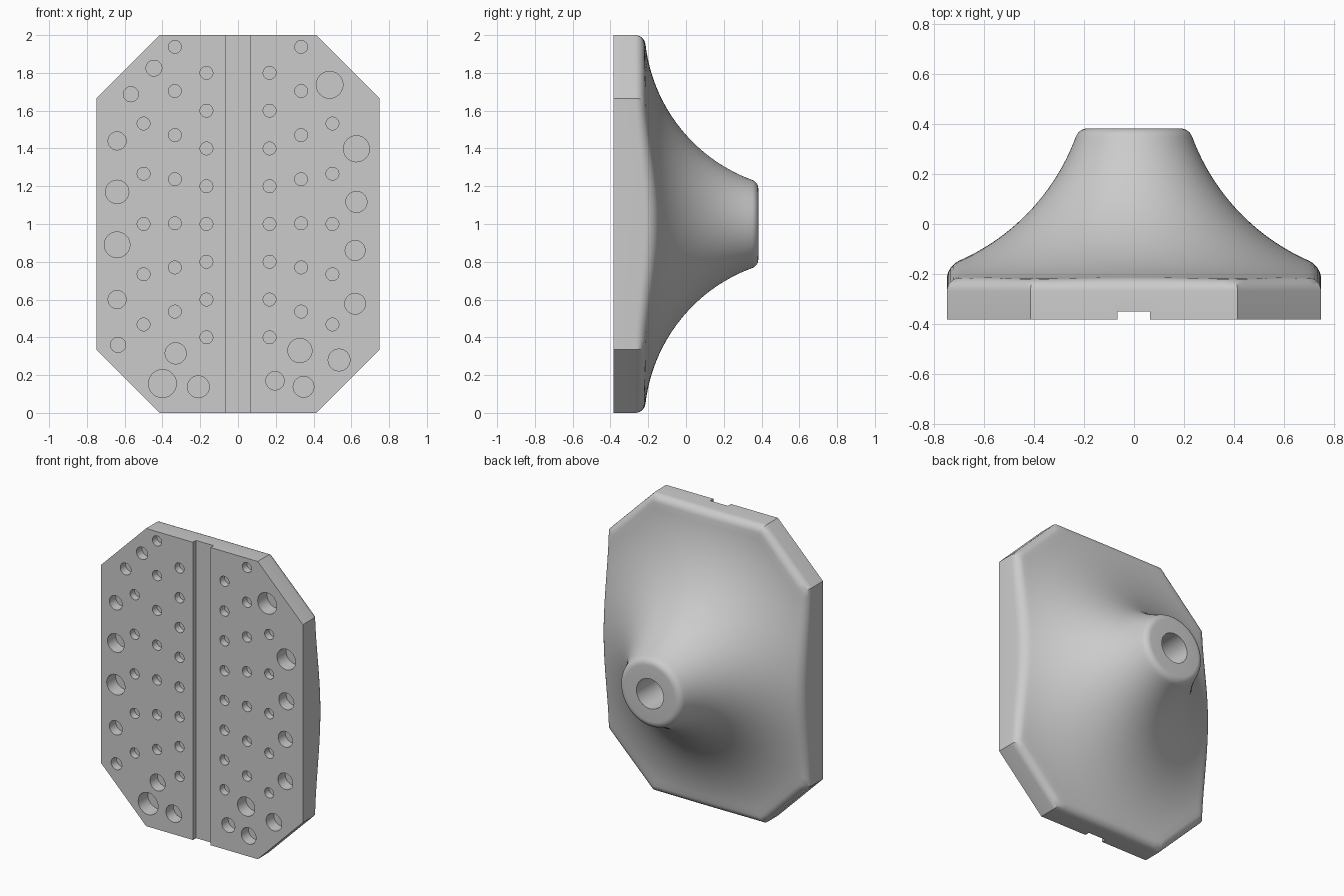
import bpy, bmesh, math
from mathutils import Vector

if "Cube" in bpy.data.objects:
    bpy.data.objects.remove(bpy.data.objects["Cube"])

FRONT, BACK = -0.383, 0.383
ARC_R, ARC_Y, ARC_RAD = 1.05, 0.65, 0.87      # concave flare arc
FIL, HOLE_R, HOLE_FLOOR = 0.05, 0.10, 0.08

grey = bpy.data.materials.new("plain grey")
grey.diffuse_color = (0.60, 0.60, 0.60, 1)
grey.use_nodes = True
grey.node_tree.nodes["Principled BSDF"].inputs["Base Color"].default_value = grey.diffuse_color


def flare(r):
    return ARC_Y - math.sqrt(max(ARC_RAD ** 2 - (ARC_R - min(r, ARC_R)) ** 2, 0))


# Octagon outline in x, z about the centre, with segments per edge
CORNERS = [Vector(c) for c in ((0.75, -0.665), (0.75, 0.665), (0.415, 1), (-0.415, 1),
                               (-0.75, 0.665), (-0.75, -0.665), (-0.415, -1), (0.415, -1))]
SEGS = [28, 10, 16, 10, 28, 10, 16, 10]


def octagon(inset):
    """Points of the outline moved inward by inset, mitred at the corners."""
    normals = []
    for i in range(8):
        e = (CORNERS[(i + 1) % 8] - CORNERS[i]).normalized()
        normals.append(Vector((e.y, -e.x)))
    moved = []
    for i in range(8):
        a, b = normals[i - 1], normals[i]
        moved.append(CORNERS[i] - (a + b) * (inset / (1 + a.dot(b))))
    return [moved[i].lerp(moved[(i + 1) % 8], k / SEGS[i])
            for i in range(8) for k in range(SEGS[i])]


# Rings of (x, y, z) from the bore floor out to the plate rim
shoulder = octagon(FIL)
directions = [p.normalized() for p in shoulder]
rings = []


def circle_ring(r, y):
    rings.append([(d.x * r, y, d.y * r) for d in directions])


circle_ring(HOLE_R, HOLE_FLOOR)
circle_ring(HOLE_R, BACK)
fy = BACK - FIL
fr = ARC_R - math.sqrt((ARC_RAD + FIL) ** 2 - (ARC_Y - fy) ** 2)
end = math.atan2(ARC_Y - fy, ARC_R - fr)
for k in range(7):                             # rounded lip of the post
    a = math.pi / 2 + (end - math.pi / 2) * k / 6
    circle_ring(fr + FIL * math.cos(a), fy + FIL * math.sin(a))
r0 = fr + FIL * math.cos(end)
a0 = math.acos((ARC_R - r0) / ARC_RAD)
a1 = math.acos((ARC_R - 0.5) / ARC_RAD)
for k in range(1, 15):                         # flare while still round
    a = a0 + (a1 - a0) * k / 14
    r = ARC_R - ARC_RAD * math.cos(a)
    circle_ring(r, flare(r))
for k in range(1, 13):                         # flare blending to the octagon
    ring = []
    for d, p in zip(directions, shoulder):
        q = (d * 0.5).lerp(p, k / 12)
        ring.append((q.x, flare(q.length), q.y))
    rings.append(ring)
for k in range(1, 7):                          # rounded rim
    a = math.pi / 2 * k / 6
    inset, drop = FIL * (1 - math.sin(a)), FIL * (1 - math.cos(a))
    rings.append([(p.x, flare(p.length) - drop, p.y) for p in octagon(inset)])
rings.append([(p.x, FRONT, p.y) for p in octagon(0)])

bm = bmesh.new()
loops = [[bm.verts.new((x, y, z + 1)) for x, y, z in ring] for ring in rings]
n = len(directions)
for a, b in zip(loops, loops[1:]):
    for i in range(n):
        j = (i + 1) % n
        bm.faces.new((a[i], a[j], b[j], b[i]))
bm.faces.new(loops[0])
bm.faces.new(loops[-1])
bmesh.ops.recalc_face_normals(bm, faces=bm.faces)
mesh = bpy.data.meshes.new("flared_hold")
bm.to_mesh(mesh)
bm.free()
mesh.materials.append(grey)
body = bpy.data.objects.new("flared_hold", mesh)
bpy.context.collection.objects.link(body)

# Front pockets: regular columns on both sides, then scattered larger ones
pockets = []
for x, count, step in ((0.167, 8, 0.2), (0.334, 7, 0.2335), (0.5, 5, 0.266)):
    middle = 1.1 if count == 8 else 1.0
    if count == 7:
        middle = 1.237
    for k in range(count):
        for s in (-1, 1):
            pockets.append((s * x, middle + (k - (count - 1) / 2) * step, 0.034))
pockets += [(-.445, 1.825, .042), (-.567, 1.687, .04), (-.64, 1.44, .048), (-.64, 1.17, .062),
            (-.64, .89, .068), (-.64, .60, .048), (-.635, .36, .04), (-.33, .315, .056),
            (-.40, .155, .074), (-.21, .138, .058), (.485, 1.737, .071), (.627, 1.398, .069),
            (.627, 1.117, .056), (.62, .86, .053), (.62, .578, .055), (.328, .33, .064),
            (.535, .28, .058), (.347, .138, .055), (.196, .17, .049)]

bm = bmesh.new()


def prism(outline, y0, y1):
    a = [bm.verts.new((x, y0, z)) for x, z in outline]
    b = [bm.verts.new((x, y1, z)) for x, z in outline]
    m = len(a)
    bm.faces.new(a)
    bm.faces.new(b)
    for i in range(m):
        bm.faces.new((a[i], a[(i + 1) % m], b[(i + 1) % m], b[i]))


for x, z, r in pockets:
    prism([(x + r * math.cos(t * math.tau / 24), z + r * math.sin(t * math.tau / 24))
           for t in range(24)], FRONT - 0.05, FRONT + 1.4 * r)
# Vertical groove
prism([(-0.067, -0.1), (0.065, -0.1), (0.065, 2.1), (-0.067, 2.1)], FRONT - 0.05, FRONT + 0.033)
bmesh.ops.recalc_face_normals(bm, faces=bm.faces)
mesh = bpy.data.meshes.new("pocket_cutter")
bm.to_mesh(mesh)
bm.free()
cutter = bpy.data.objects.new("pocket_cutter", mesh)
bpy.context.collection.objects.link(cutter)
mesh.materials.append(grey)
cutter.hide_render = True

cut = body.modifiers.new("pockets", 'BOOLEAN')
cut.operation, cut.solver, cut.object = 'DIFFERENCE', 'EXACT', cutter
bpy.context.view_layer.objects.active = body
body.select_set(True)
bpy.ops.object.modifier_apply(modifier=cut.name)
bpy.data.objects.remove(cutter)
bpy.ops.object.shade_smooth_by_angle(angle=math.radians(30))
